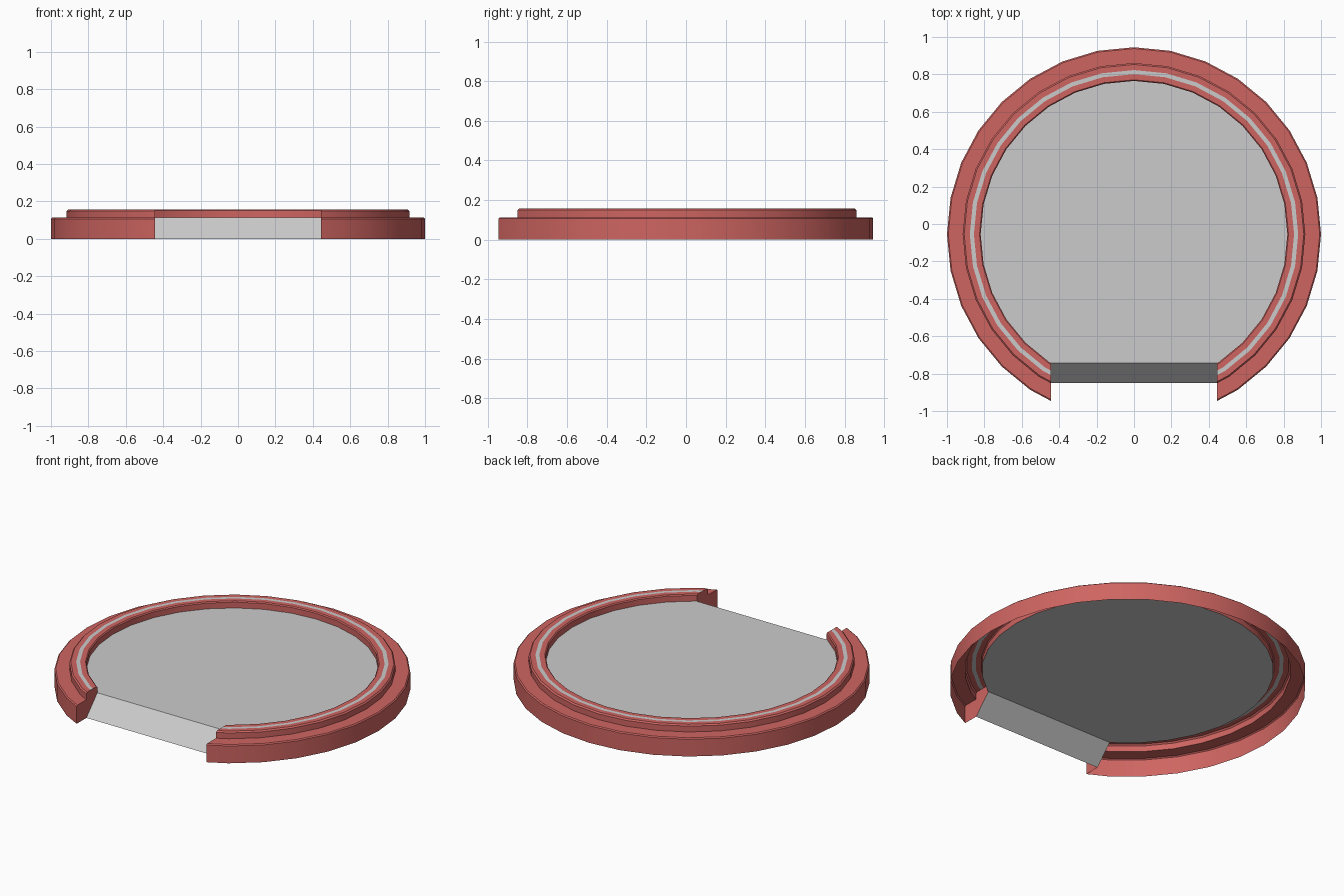
import bpy
from math import sin, cos, pi

if "Cube" in bpy.data.objects:
    bpy.data.objects.remove(bpy.data.objects["Cube"])

SIDES, CY = 32, -0.055      # ring segments and ring centre
GAP = 0.445                 # half width of the front opening
FLOOR, TOP, INNER = 0.115, 0.157, 0.82

red = bpy.data.materials.new("red")
red.diffuse_color = (0.62, 0.13, 0.12, 1)
red.use_nodes = True
red.node_tree.nodes["Principled BSDF"].inputs["Base Color"].default_value = red.diffuse_color


def path(r):
    """Polygon arc of radius r, counter-clockwise, cut at x = +-GAP in front."""
    step = 2 * pi / SIDES
    mid = 2.5 * step
    end = CY - (r * cos(step / 2) - GAP * sin(mid)) / cos(mid)
    arc = [(r * sin(k * step), CY - r * cos(k * step)) for k in range(3, SIDES - 2)]
    return [(GAP, end)] + arc + [(-GAP, end)]


def make(name, verts, faces, material=None):
    mesh = bpy.data.meshes.new(name)
    mesh.from_pydata(verts, [], faces)
    obj = bpy.data.objects.new(name, mesh)
    bpy.context.collection.objects.link(obj)
    if material:
        mesh.materials.append(material)
    bpy.ops.object.select_all(action='DESELECT')
    obj.select_set(True)
    bpy.context.view_layer.objects.active = obj
    bpy.ops.object.shade_smooth_by_angle(angle=pi / 6)
    return obj


def sweep(name, profile, material=None):
    """Sweep an open (radius, z) profile round the ring."""
    verts = [(x, y, z) for r, z in profile for x, y in path(r)]
    n = len(path(1))
    faces = [(i * n + j, i * n + j + 1, (i + 1) * n + j + 1, (i + 1) * n + j)
             for i in range(len(profile) - 1) for j in range(n - 1)]
    return make(name, verts, faces, material)


# Stepped rim, split by the grey stripe on its top
outer = [(1.0, 0), (1.0, 0.107), (0.993, 0.113), (0.916, 0.113),
         (0.916, 0.149), (0.908, TOP), (0.878, TOP)]
inner = [(0.856, TOP), (0.826, TOP), (INNER, 0.151), (INNER, FLOOR)]
sweep("outer_rim", outer, red)
sweep("inner_rim", inner, red)
sweep("rim_stripe", [outer[-1], inner[0]])

# Rim end caps beside the ramp
RAMP_Y = -0.85
section = [(path(r)[0][1], z) for r, z in outer + inner] + [(RAMP_Y, 0)]
n = len(section)
for side, label in ((1, "right"), (-1, "left")):
    order = range(n) if side < 0 else range(n - 1, -1, -1)
    cap = [(side * GAP, *section[i]) for i in order]
    make(label + "_rim_end", cap, [tuple(range(n))[::-1]], red)

# Floor plate and front ramp
edge = path(INNER)
m = len(edge)
verts = [(x, y, FLOOR) for x, y in edge] + [(-GAP, RAMP_Y, 0), (GAP, RAMP_Y, 0)]
make("floor_and_ramp", verts, [tuple(range(m)), (0, m - 1, m, m + 1)])
